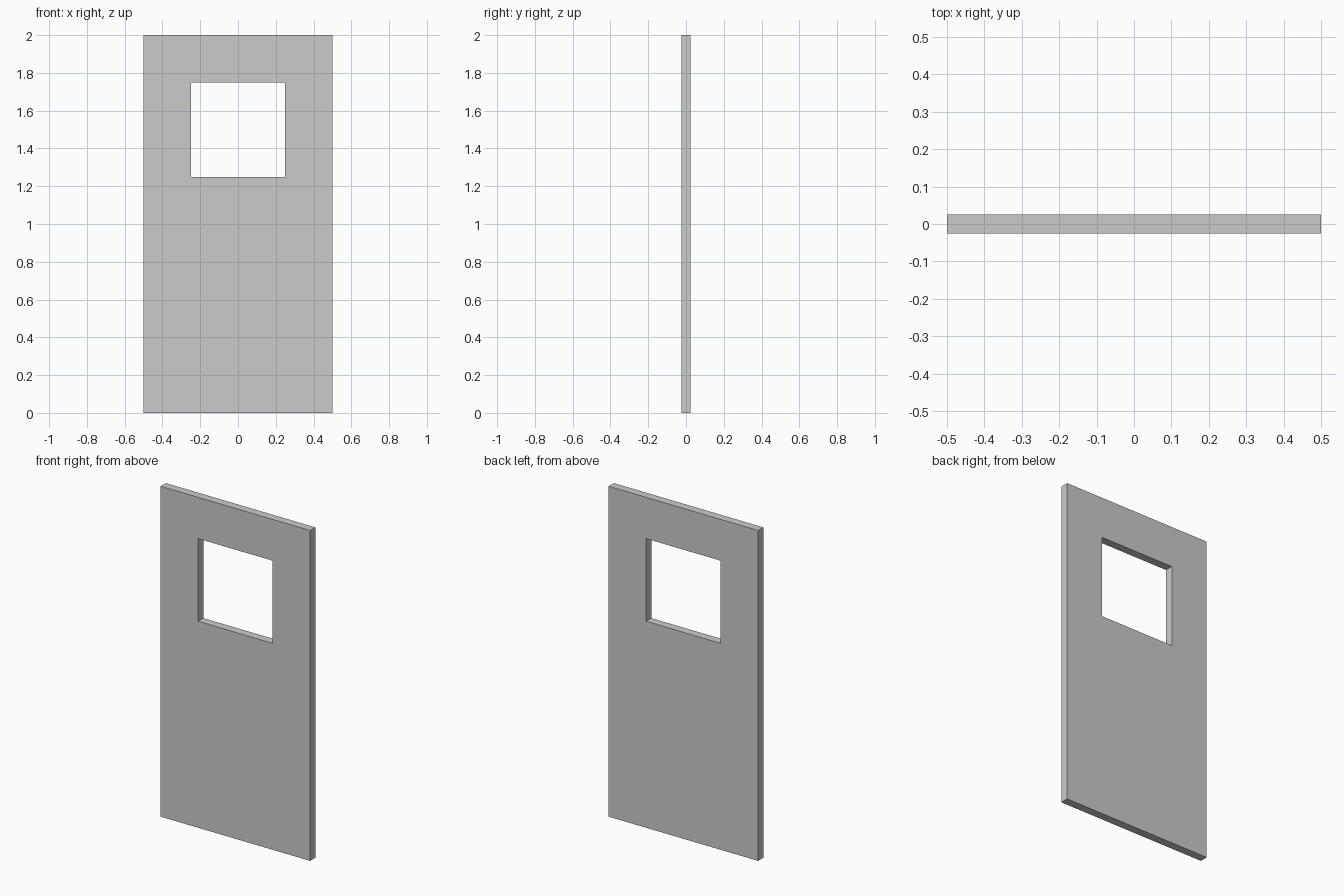
import bpy
import bmesh

if "Cube" in bpy.data.objects:
    bpy.data.objects.remove(bpy.data.objects["Cube"])

HALF_THICK = 0.025


def rect(x, z0, z1):
    return [(-x, z0), (x, z0), (x, z1), (-x, z1)]


bm = bmesh.new()


def ring(points, y):
    return [bm.verts.new((x, y, z)) for x, z in points]


# Outer edge and window opening, on the front and back faces
outer, window = rect(0.5, 0.0, 2.0), rect(0.25, 1.25, 1.75)
loops = [ring(outer, -HALF_THICK), ring(window, -HALF_THICK),
         ring(window, HALF_THICK), ring(outer, HALF_THICK)]

# Join the loops in turn: front face, window reveal, back face, outer edge
for k in range(4):
    a, b = loops[k], loops[(k + 1) % 4]
    for i in range(4):
        j = (i + 1) % 4
        bm.faces.new((a[i], a[j], b[j], b[i]))
bmesh.ops.recalc_face_normals(bm, faces=bm.faces)

# Door panel
mesh = bpy.data.meshes.new("door_panel")
bm.to_mesh(mesh)
bm.free()
door = bpy.data.objects.new("door_panel", mesh)
bpy.context.collection.objects.link(door)
